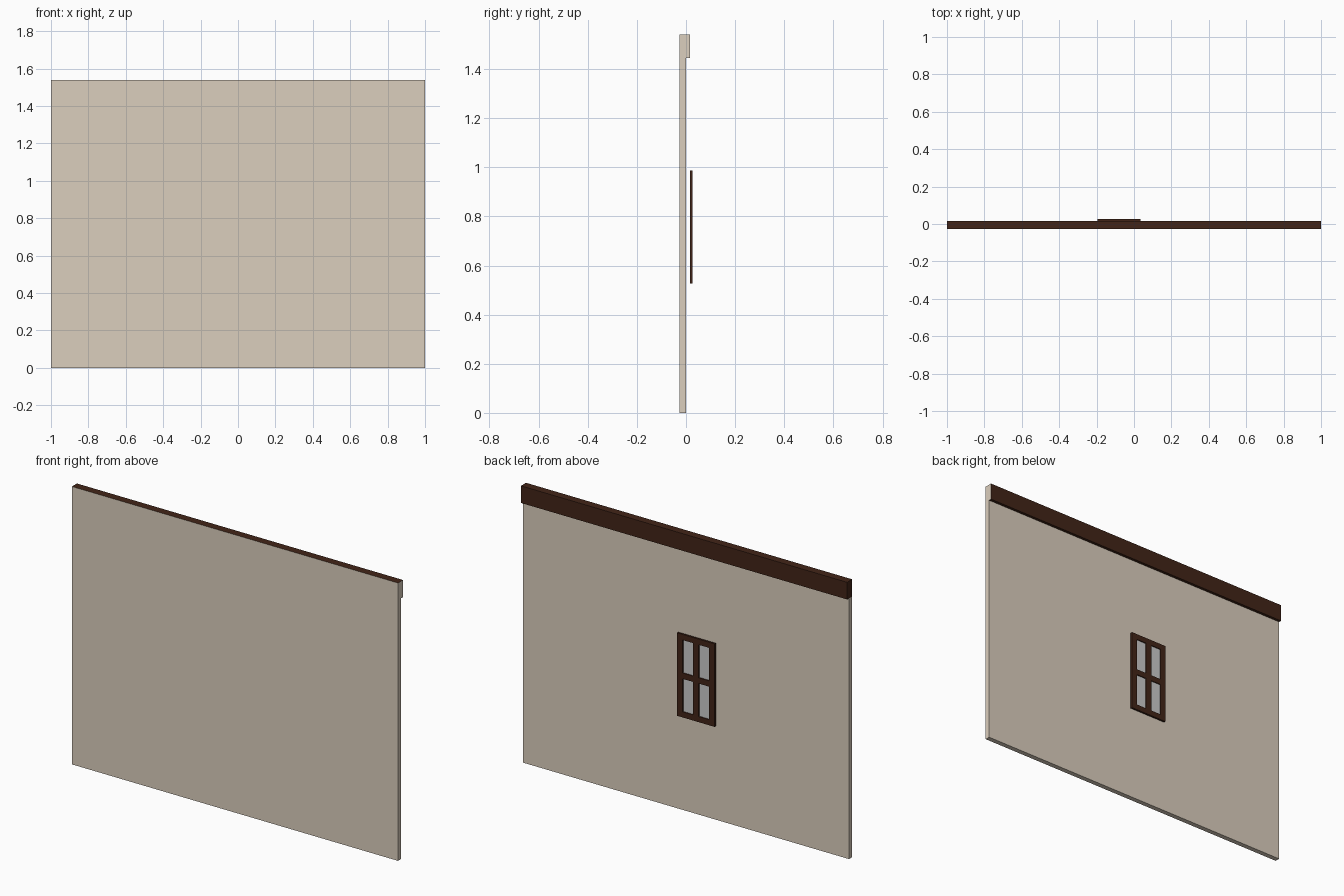
import bpy, bmesh
from mathutils import Vector

if "Cube" in bpy.data.objects:
    bpy.data.objects.remove(bpy.data.objects["Cube"])

def material(name, rgb):
    m = bpy.data.materials.new(name)
    m.diffuse_color = (*rgb, 1)
    m.use_nodes = True
    m.node_tree.nodes["Principled BSDF"].inputs["Base Color"].default_value = m.diffuse_color
    return m

PLASTER = material("plaster", (0.71, 0.62, 0.51))
WOOD = material("dark_wood", (0.055, 0.018, 0.009))

def finish(bm, name, *mats):
    me = bpy.data.meshes.new(name)
    bm.to_mesh(me)
    bm.free()
    ob = bpy.data.objects.new(name, me)
    for m in mats:
        me.materials.append(m)
    bpy.context.collection.objects.link(ob)
    return ob

def box_mesh(lo, hi):
    lo, hi = Vector(lo), Vector(hi)
    bm = bmesh.new()
    bmesh.ops.create_cube(bm, size=1)
    bmesh.ops.scale(bm, vec=hi - lo, verts=bm.verts)
    bmesh.ops.translate(bm, vec=(lo + hi) / 2, verts=bm.verts)
    bm.normal_update()
    return bm

def grid_mesh(xs, zs, y, keep):
    # flat grid facing the back, keeping only the chosen cells
    bm = bmesh.new()
    for i in range(len(xs) - 1):
        for k in range(len(zs) - 1):
            if keep(i, k):
                corners = [(xs[i], zs[k]), (xs[i], zs[k + 1]),
                           (xs[i + 1], zs[k + 1]), (xs[i + 1], zs[k])]
                bm.faces.new([bm.verts.new((x, y, z)) for x, z in corners])
    bmesh.ops.remove_doubles(bm, verts=bm.verts, dist=0.0001)
    return bm

FRONT, BACK, LEDGE = -0.027, 0.001, 0.017
BEAM_Z, TOP = 1.445, 1.54

# wall slab below the beam, open where the beam sits on it
bm = box_mesh((-1, FRONT, 0), (1, BACK, BEAM_Z))
bmesh.ops.delete(bm, geom=[f for f in bm.faces if f.normal.z > 0.5], context='FACES_ONLY')
finish(bm, "wall", PLASTER)

# top beam: wood, with plaster carried over its front and right end
bm = box_mesh((-1, FRONT, BEAM_Z), (1, LEDGE, TOP))
for f in bm.faces:
    f.material_index = int(f.normal.y < -0.5 or f.normal.x > 0.5)
finish(bm, "top_beam", WOOD, PLASTER)

# window frame with four openings
xs = [-0.194, -0.160, -0.097, -0.061, 0.002, 0.036]
zs = [0.527, 0.558, 0.741, 0.773, 0.956, 0.987]
opening = lambda i, k: i % 2 == 1 and k % 2 == 1
bm = grid_mesh(xs, zs, 0.027, lambda i, k: not opening(i, k))
frame = finish(bm, "window_frame", WOOD)
solid = frame.modifiers.new("thickness", 'SOLIDIFY')
solid.thickness = 0.011
solid.offset = -1

# glass panes inside the openings
finish(grid_mesh(xs, zs, 0.021, opening), "window_panes")
